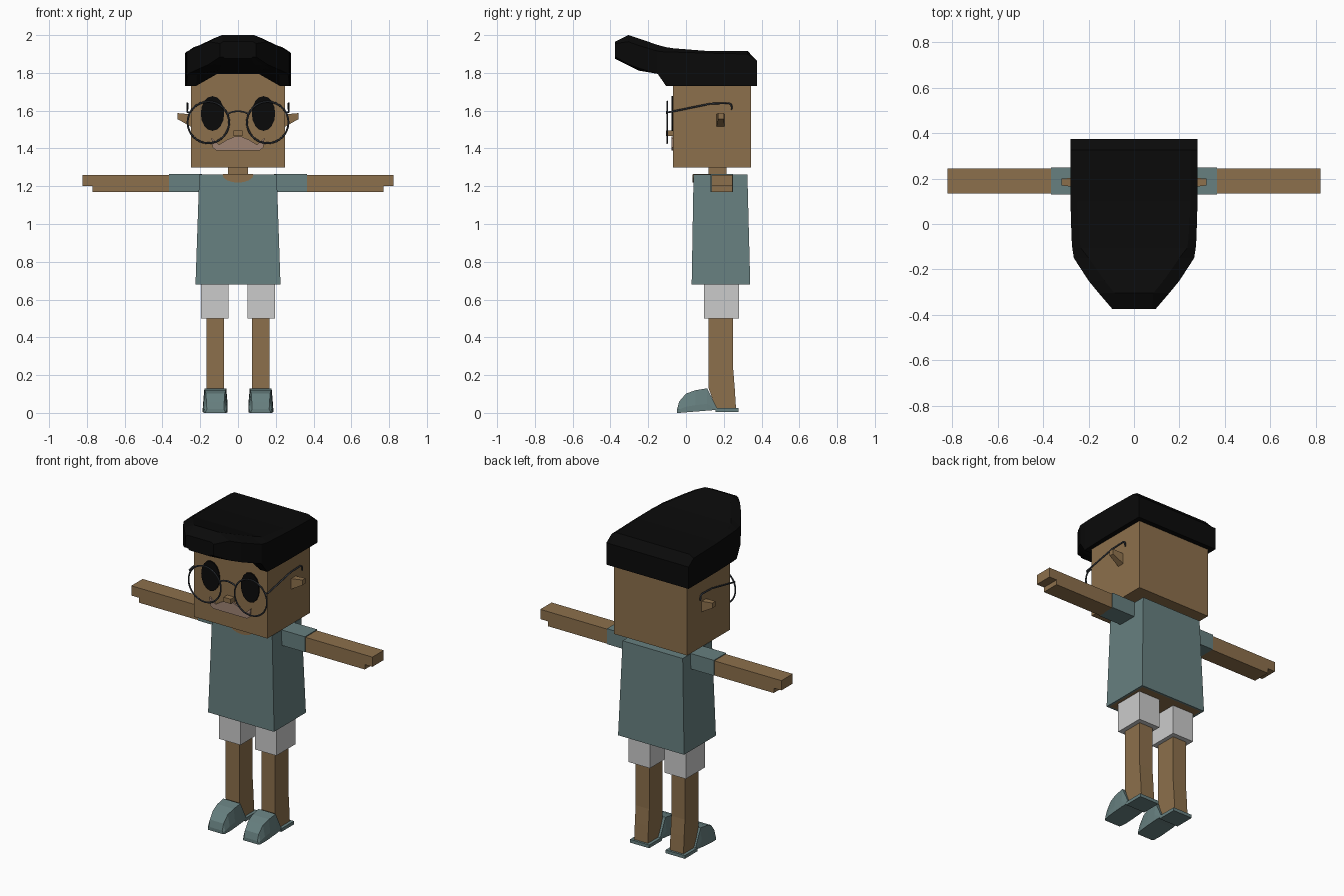
import bpy, bmesh
from math import pi, sin, cos

cube = bpy.data.objects.get("Cube")
if cube:
    bpy.data.objects.remove(cube, do_unlink=True)


def material(name, rgb):
    m = bpy.data.materials.new(name)
    m.use_nodes = True
    m.diffuse_color = (*rgb, 1)
    m.node_tree.nodes["Principled BSDF"].inputs["Base Color"].default_value = (*rgb, 1)
    return m


skin = material("skin brown", (0.265, 0.162, 0.072))
teal = material("shirt teal", (0.135, 0.215, 0.215))
pale = material("shorts pale grey", (0.6, 0.6, 0.6))
black = material("hair black", (0.003, 0.003, 0.003))
metal = material("frame slate", (0.04, 0.046, 0.056))
pink = material("mouth dusty pink", (0.35, 0.23, 0.175))


def loft(name, rings, mat, mirror=False):
    """Skin a closed solid over rings of equal point count."""
    bm = bmesh.new()
    loops = [[bm.verts.new(p) for p in ring] for ring in rings]
    n = len(loops[0])
    for a, b in zip(loops, loops[1:]):
        for i in range(n):
            j = (i + 1) % n
            bm.faces.new((a[i], a[j], b[j], b[i]))
    bm.faces.new(loops[0][::-1])
    bm.faces.new(loops[-1])
    bmesh.ops.recalc_face_normals(bm, faces=bm.faces)
    me = bpy.data.meshes.new(name)
    bm.to_mesh(me)
    bm.free()
    me.materials.append(mat)
    ob = bpy.data.objects.new(name, me)
    bpy.context.collection.objects.link(ob)
    if mirror:
        ob.modifiers.new("Mirror", "MIRROR").use_mirror_merge = False
    return ob


def rect(x0, x1, y0, y1, z):
    return [(x0, y0, z), (x1, y0, z), (x1, y1, z), (x0, y1, z)]


def rect_x(x, y0, y1, z0, z1):
    return [(x, y0, z0), (x, y1, z0), (x, y1, z1), (x, y0, z1)]


def box(name, x0, x1, y0, y1, z0, z1, mat, mirror=False):
    return loft(name, [rect(x0, x1, y0, y1, z) for z in (z0, z1)], mat, mirror)


def plate(name, outline, y0, y1, mat, mirror=False):
    return loft(name, [[(x, y, z) for x, z in outline] for y in (y0, y1)], mat, mirror)


def wire(name, points, mat, radius=0.005):
    cu = bpy.data.curves.new(name, "CURVE")
    cu.dimensions = "3D"
    cu.bevel_depth = radius
    cu.bevel_resolution = 1
    cu.use_fill_caps = True
    sp = cu.splines.new("POLY")
    sp.points.add(len(points) - 1)
    for p, co in zip(sp.points, points):
        p.co = (*co, 1)
    cu.materials.append(mat)
    ob = bpy.data.objects.new(name, cu)
    bpy.context.collection.objects.link(ob)


# Head, neck and ears
box("head", -0.25, 0.25, -0.07, 0.345, 1.30, 1.85, skin)
box("neck", -0.052, 0.052, 0.12, 0.215, 1.22, 1.32, skin)
loft("ears", [rect_x(0.24, 0.16, 0.205, 1.51, 1.58),
              rect_x(0.32, 0.17, 0.2, 1.555, 1.587)], skin, True)

# Hair: sections from the back to the tip of the quiff
# y, inner half width, inner low, outer half width, outer low, outer top, crown half width, crown
sections = [
    (0.375, 0.11, 1.73, 0.28, 1.73, 1.865, 0.25, 1.865),
    (0.325, 0.11, 1.73, 0.28, 1.73, 1.9, 0.25, 1.917),
    (0.1, 0.11, 1.73, 0.28, 1.73, 1.905, 0.25, 1.917),
    (-0.065, 0.11, 1.795, 0.275, 1.73, 1.91, 0.24, 1.93),
    (-0.105, 0.11, 1.795, 0.272, 1.73, 1.91, 0.235, 1.936),
    (-0.15, 0.11, 1.797, 0.265, 1.795, 1.915, 0.2, 1.948),
    (-0.25, 0.1, 1.812, 0.2, 1.825, 1.945, 0.13, 1.982),
    (-0.305, 0.09, 1.84, 0.155, 1.845, 1.965, 0.085, 2.0),
    (-0.375, 0.07, 1.875, 0.095, 1.885, 1.955, 0.08, 1.965),
]
rings = []
for y, a, zb, w, zo, zt, c, top in sections:
    half = [(a, zb), (w * 0.82, zo), (w, zo), (w, zt), (c, top)]
    full = half + [(-x, z) for x, z in reversed(half)]
    rings.append([(x, y, z) for x, z in full])
loft("hair", rings, black)

# Face
eye = [(0.135 + 0.062 * cos(i * pi / 8), 1.585 + 0.092 * sin(i * pi / 8)) for i in range(16)]
plate("eyes", eye, -0.077, -0.069, black, True)
box("nose", -0.024, 0.024, -0.105, -0.06, 1.466, 1.495, skin)
lip = [(0.02, 1.462), (0.06, 1.445), (0.1, 1.42), (0.14, 1.455), (0.135, 1.405), (0.115, 1.39)]
plate("mouth", lip + [(-x, z) for x, z in reversed(lip)], -0.078, -0.069, pink)

# Glasses
for side, s in (("left", 1), ("right", -1)):
    bpy.ops.mesh.primitive_torus_add(
        major_radius=0.11, minor_radius=0.005, major_segments=32, minor_segments=6,
        location=(s * 0.157, -0.1, 1.538), rotation=(pi / 2, 0, 0))
    rim = bpy.context.object
    rim.name = "lens_rim_" + side
    rim.data.materials.append(metal)
    bpy.ops.object.shade_smooth_by_angle()
    wire("temple_" + side, [(s * x, y, z) for x, y, z in (
        (0.255, -0.1, 1.59), (0.268, -0.09, 1.592), (0.268, 0.13, 1.637),
        (0.268, 0.225, 1.64), (0.268, 0.24, 1.632), (0.268, 0.243, 1.605))], metal)
wire("bridge", [(x, -0.1, 1.598 - 5 * x * x) for x in (-0.055, -0.03, 0, 0.03, 0.055)], metal)

# Shirt with the body showing inside its lower hem
shirt = loft("shirt", [rect(-0.225, 0.225, 0.03, 0.34, 0.68),
                       rect(-0.205, 0.205, 0.04, 0.325, 1.262)], teal)
shirt.data.materials.append(skin)
bm = bmesh.new()
bm.from_mesh(shirt.data)
hem = [f for f in bm.faces if f.normal.z < -0.9]
bmesh.ops.inset_individual(bm, faces=hem, thickness=0.018)
for f in hem:
    f.material_index = 1
bm.to_mesh(shirt.data)
bm.free()
neckline = [(0.082 * cos(i * pi / 8), 1.261 - 0.042 * sin(i * pi / 8)) for i in range(9)]
plate("neckline", neckline, 0.035, 0.044, skin)
box("neckline_top", -0.08, 0.08, 0.037, 0.2, 1.256, 1.264, skin)

# Sleeves, arms and hands
box("sleeves", 0.19, 0.365, 0.13, 0.25, 1.17, 1.265, teal, True)
box("arms", 0.36, 0.77, 0.135, 0.245, 1.17, 1.26, skin, True)
box("hands", 0.765, 0.822, 0.135, 0.245, 1.2, 1.26, skin, True)

# Shorts and legs
box("shorts", 0.05, 0.195, 0.095, 0.28, 0.5, 0.685, pale, True)
loft("legs", [rect(0.075, 0.168, 0.16, 0.265, 0.02),
              rect(0.075, 0.168, 0.12, 0.258, 0.13),
              rect(0.075, 0.168, 0.12, 0.25, 0.23),
              rect(0.075, 0.168, 0.12, 0.25, 0.51)], skin, True)

# Shoes: y, low half width, high half width, low, high
shoe = []
for y, wb, wt, z0, z1 in ((-0.047, 0.052, 0.045, 0, 0.02), (-0.036, 0.058, 0.047, 0, 0.06),
                          (0.0, 0.064, 0.05, 0.003, 0.102), (0.05, 0.065, 0.056, 0.007, 0.12),
                          (0.112, 0.065, 0.058, 0.012, 0.13), (0.165, 0.062, 0.06, 0.016, 0.024)):
    shoe.append([(0.12 - wb, y, z0), (0.12 + wb, y, z0), (0.12 + wb, y, z0 + (z1 - z0) * 0.3),
                 (0.12 + wt, y, z1), (0.12 - wt, y, z1), (0.12 - wb, y, z0 + (z1 - z0) * 0.3)])
loft("shoes", shoe, teal, True)
box("heel_soles", 0.056, 0.187, 0.155, 0.278, 0.005, 0.025, teal, True)
